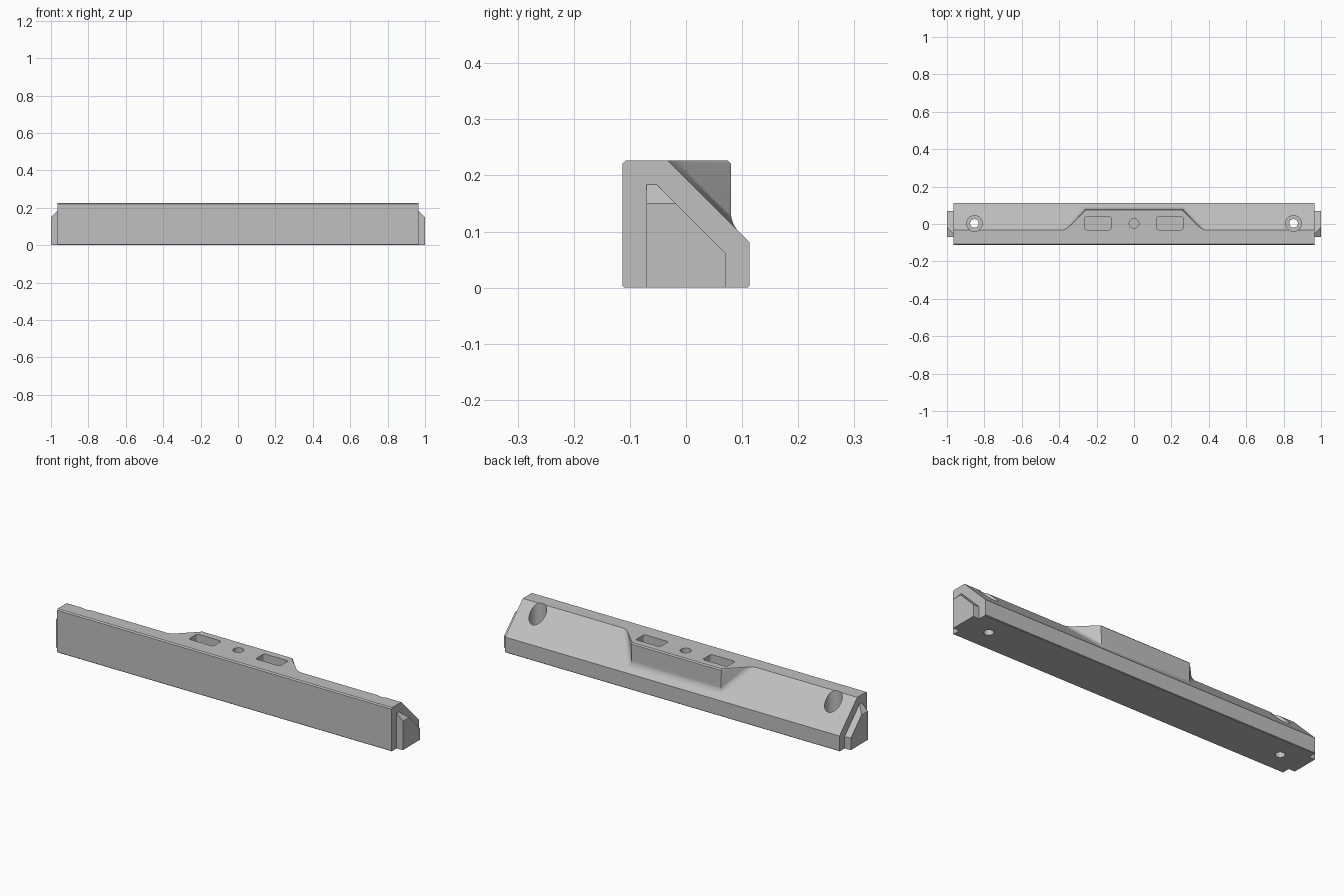
import bpy, bmesh, math
from mathutils import Vector

old = bpy.data.objects.get("Cube")
if old:
    bpy.data.objects.remove(old, do_unlink=True)

# Single grey material
grey = bpy.data.materials.new("plain grey")
grey.use_nodes = True
grey.diffuse_color = (0.53, 0.53, 0.53, 1)
grey.node_tree.nodes["Principled BSDF"].inputs["Base Color"].default_value = (0.53, 0.53, 0.53, 1)

END, BACK, TOP, RIDGE = 0.965, 0.113, 0.227, -0.033


def make_object(name, bm):
    bmesh.ops.recalc_face_normals(bm, faces=bm.faces)
    mesh = bpy.data.meshes.new(name)
    bm.to_mesh(mesh)
    bm.free()
    mesh.materials.append(grey)
    obj = bpy.data.objects.new(name, mesh)
    bpy.context.collection.objects.link(obj)
    return obj


def activate(obj):
    bpy.ops.object.select_all(action='DESELECT')
    obj.select_set(True)
    bpy.context.view_layer.objects.active = obj


def prism(bm, points, direction):
    """Closed solid from a flat outline swept along a direction."""
    face = bm.faces.new([bm.verts.new(p) for p in points])
    sweep = bmesh.ops.extrude_face_region(bm, geom=[face], use_keep_orig=True)
    moved = [v for v in sweep["geom"] if isinstance(v, bmesh.types.BMVert)]
    bmesh.ops.translate(bm, verts=moved, vec=direction)
    bmesh.ops.recalc_face_normals(bm, faces=bm.faces)


def cut(target, cutter):
    cutter.hide_render = True
    mod = target.modifiers.new("cut", 'BOOLEAN')
    mod.operation, mod.solver, mod.object = 'DIFFERENCE', 'EXACT', cutter
    activate(target)
    bpy.ops.object.modifier_apply(modifier=mod.name)
    bpy.data.objects.remove(cutter, do_unlink=True)


def cylinder_cutter(x, y, radius, low, high):
    bm = bmesh.new()
    bmesh.ops.create_cone(bm, cap_ends=True, segments=40, radius1=radius,
                          radius2=radius, depth=high - low)
    bmesh.ops.translate(bm, verts=bm.verts, vec=(x, y, (low + high) / 2))
    return make_object("hole_cutter", bm)


# Main bar: wedge section with a raised trapezoid platform on the slope
bm = bmesh.new()
section = [(-BACK, 0), (BACK, 0), (BACK, TOP + RIDGE - BACK), (RIDGE, TOP), (-BACK, TOP)]
left, right = ([bm.verts.new((s * END, y, z)) for y, z in section] for s in (-1, 1))
edge_y = 0.08
foot_l, foot_r = (bm.verts.new((s * 0.365, RIDGE, TOP)) for s in (-1, 1))
base_l, base_r = (bm.verts.new((s * 0.26, edge_y, TOP + RIDGE - edge_y)) for s in (-1, 1))
rim_l, rim_r = (bm.verts.new((s * 0.26, edge_y, TOP)) for s in (-1, 1))
for loop in (left, right,
             (left[0], right[0], right[1], left[1]),
             (left[1], right[1], right[2], left[2]),
             (left[4], right[4], right[0], left[0]),
             (left[2], right[2], right[3], foot_r, base_r, base_l, foot_l, left[3]),
             (left[3], foot_l, rim_l, rim_r, foot_r, right[3], right[4], left[4]),
             (foot_l, base_l, rim_l), (base_l, base_r, rim_r, rim_l),
             (base_r, foot_r, rim_r)):
    bm.faces.new(loop)
bmesh.ops.recalc_face_normals(bm, faces=bm.faces)

# Fillet where the platform meets the slope
joint = {foot_l, base_l, base_r, foot_r}
fillet = [e for e in bm.edges if set(e.verts) <= joint]
bmesh.ops.bevel(bm, geom=fillet, offset=0.018, offset_type='OFFSET',
                segments=6, profile=0.5, affect='EDGES')
bm.normal_update()


# Small chamfers on the upper rim and the long bottom edges
def flat_at(edge, z):
    return all(abs(v.co.z - z) < 1e-4 for v in edge.verts)


def span(edge):
    return abs(edge.verts[0].co.x - edge.verts[1].co.x)


rim = [e for e in bm.edges if flat_at(e, TOP) and span(e) > 0.02
       and any(abs(f.normal.z) < 0.05 for f in e.link_faces)]
bmesh.ops.bevel(bm, geom=rim, offset=0.006, offset_type='OFFSET',
                segments=1, profile=0.5, affect='EDGES')
bottom = [e for e in bm.edges if flat_at(e, 0) and span(e) > 1]
bmesh.ops.bevel(bm, geom=bottom, offset=0.003, offset_type='OFFSET',
                segments=1, profile=0.5, affect='EDGES')
bar = make_object("wedge_bar", bm)

# Counterbored screw holes, one near each end
for side in (-1, 1):
    cut(bar, cylinder_cutter(side * 0.853, 0.003, 0.042, 0.1, 0.3))
    cut(bar, cylinder_cutter(side * 0.853, 0.003, 0.023, -0.1, 0.2))

# Blind centre hole
cut(bar, cylinder_cutter(0, 0.003, 0.026, 0.17, 0.3))

# Rounded rectangular pockets in the platform
for side in (-1, 1):
    outline = []
    for sx, sy, start in ((1, 1, 0), (-1, 1, 90), (-1, -1, 180), (1, -1, 270)):
        for step in range(5):
            a = math.radians(start + step * 22.5)
            outline.append((side * 0.193 + sx * 0.06 + 0.01 * math.cos(a),
                            0.004 + sy * 0.025 + 0.01 * math.sin(a), 0.175))
    bm = bmesh.new()
    prism(bm, outline, Vector((0, 0, 0.1)))
    cut(bar, make_object("pocket_cutter", bm))

activate(bar)
bpy.ops.object.shade_smooth_by_angle(angle=math.radians(30))
weighted = bar.modifiers.new("even shading", 'WEIGHTED_NORMAL')
weighted.keep_sharp = True

# End tabs: smaller wedge with a sloped outer top
tab = [(-0.07, 0), (0.07, 0), (0.07, 0.062), (-0.052, 0.184), (-0.07, 0.184)]
for side, name in ((-1, "right_end_tab"), (1, "left_end_tab")):
    bm = bmesh.new()
    prism(bm, [(side * END, y, z) for y, z in tab], Vector((side * 0.035, 0, 0)))
    cut_geom = bm.verts[:] + bm.edges[:] + bm.faces[:]
    bmesh.ops.bisect_plane(bm, geom=cut_geom, plane_co=(side, 0, 0.15),
                           plane_no=(side, 0, 1), clear_outer=True)
    bmesh.ops.holes_fill(bm, edges=[e for e in bm.edges if e.is_boundary])
    make_object(name, bm)
